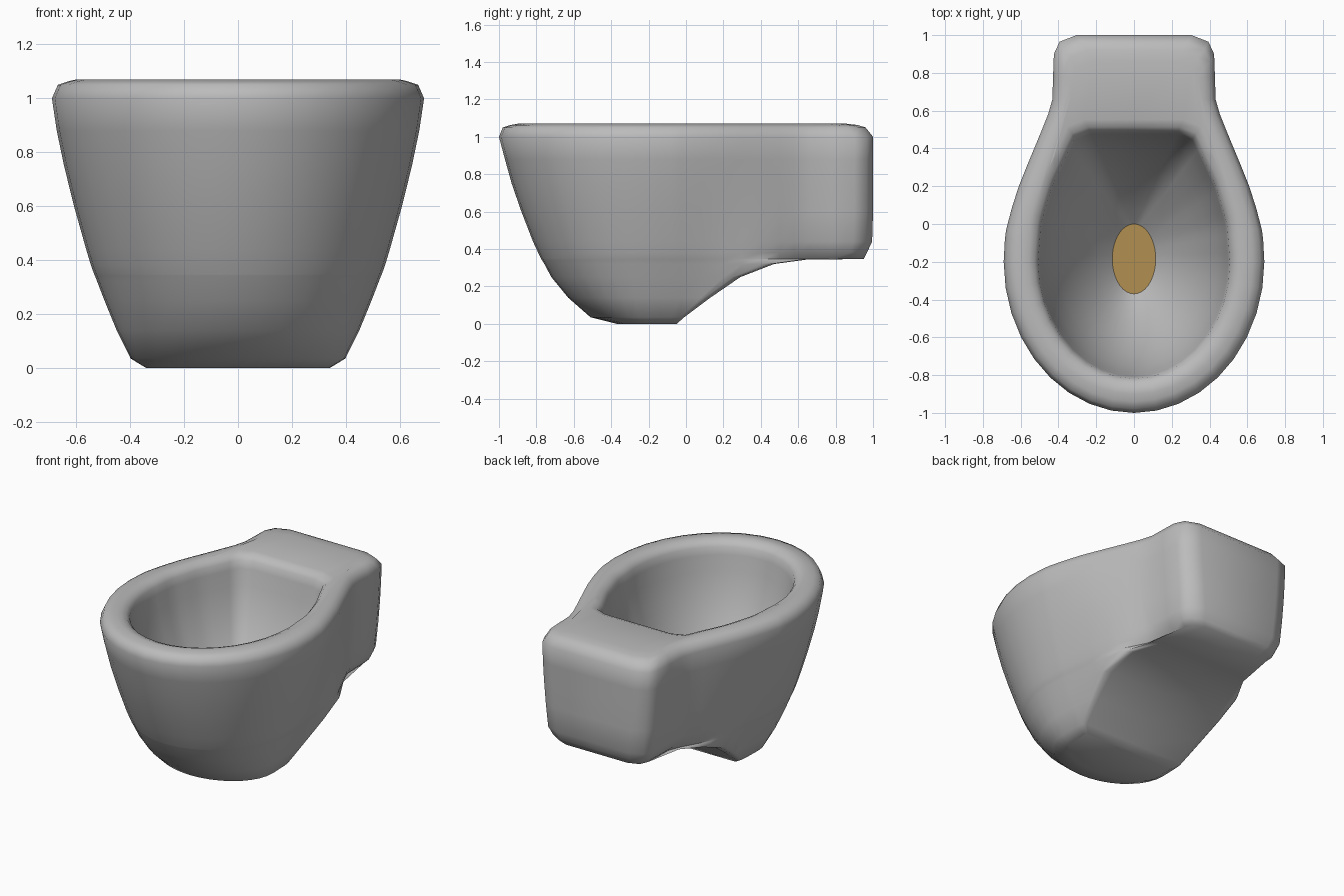
import bpy, bmesh, math

if "Cube" in bpy.data.objects:
    bpy.data.objects.remove(bpy.data.objects["Cube"])

def lerp(a, b, t):
    return a + (b - a) * t

def smooth(x, a, b):
    s = min(max((x - a) / (b - a), 0), 1)
    return s * s * (3 - 2 * s)

def table(pts, x):
    # piecewise linear lookup
    if x <= pts[0][0]:
        return pts[0][1]
    for (x0, y0), (x1, y1) in zip(pts, pts[1:]):
        if x <= x1:
            return lerp(y0, y1, (x - x0) / (x1 - x0))
    return pts[-1][1]

def material(name, col):
    m = bpy.data.materials.new(name)
    m.diffuse_color = (*col, 1)
    m.use_nodes = True
    m.node_tree.nodes["Principled BSDF"].inputs["Base Color"].default_value = m.diffuse_color
    return m

MID = -0.2      # y of the widest point
FRONT = 10      # points on the front quarter ellipse
OUTER = [(-.2, .69), (-.05, .682), (.15, .63), (.3, .57), (.48, .495),
         (.58, .455), (.66, .432), (.8, .428), (1, .42)]
INNER = [(-.2, .5), (0, .485), (.2, .425), (.36, .35), (.47, .3)]
SIDE_Y = [-.14, -.08, -.03, .08, .2, .3, .4, .5, .58, .66, .78, .9]

def half_ring(a, yf, yb, width, ys, c):
    # right half outline: front ellipse, side, rounded back corner
    pts = []
    for i in range(FRONT):
        t = math.pi / 2 * i / (FRONT - 1)
        pts.append((a * math.sin(t), MID - (MID - yf) * math.cos(t)))
    for y in ys:
        y = min(y, yb - c)
        pts.append((width(y), y))
    h = width(yb - c)
    pts += [(h, yb - c), (h - c * .3, yb - c * .35), (h - c * 1.2, yb), (0, yb)]
    return pts

def body_ring(w, yf, yb, d, c):
    # d pulls in the tail sides towards the underside
    def width(y):
        x = table(OUTER, y) * lerp(w / .69, 1, smooth(y, 0, .75))
        return min(x, w) - d * smooth(y, .3, .7)
    return half_ring(w, yf, yb, width, SIDE_Y, c)

def rim_ring(d, yf, yb):
    return half_ring(.69 - d, yf, yb, lambda y: table(OUTER, y) - d, SIDE_Y, .1)

rings = []      # (half outline, z) from the foot up, over the rim, down the bowl

# outer body: z, half width, front y, back y, tail inset, corner size
for z, *args in [
        (0, .34, -.37, -.05, 0, .01), (.035, .398, -.51, -.01, 0, .02),
        (.14, .45, -.63, .13, 0, .03), (.25, .495, -.72, .29, 0, .04),
        (.32, .522, -.757, .47, .05, .05), (.343, .531, -.772, .64, .085, .06),
        (.347, .533, -.774, .95, .1, .08), (.38, .545, -.79, .967, .065, .09),
        (.44, .563, -.818, .995, .04, .1), (.6, .608, -.88, 1, .025, .1),
        (.75, .645, -.932, 1, .012, .1), (.88, .672, -.968, 1, .004, .1),
        (1, .69, -1, 1, 0, .1)]:
    rings.append((body_ring(*args), z))

# rounded outer edge of the rim
for z, d, yf, yb in [(1.05, .022, -.98, .96), (1.063, .06, -.94, .92), (1.07, .09, -.9, .86)]:
    rings.append((rim_ring(d, yf, yb), z))

# bowl opening and drain hole outlines, blended to form the inside
n_side = len(SIDE_Y)
inner_ys = [lerp(MID, .4, (i + 1) / (n_side + 1)) for i in range(n_side)]
opening = half_ring(.5, -.81, .48, lambda y: table(INNER, y), inner_ys, .09)
n = len(opening)
hole = []
for i in range(n):
    t = math.pi / 2 * (i / (FRONT - 1) if i < FRONT else 1 + (i - FRONT + 1) / (n - FRONT))
    hole.append((.115 * math.sin(t), -.185 - .185 * math.cos(t)))
for z, f in [(1.068, -.15), (1.055, -.07), (1.03, -.02), (.98, .005), (.88, .05), (.75, .13),
             (.6, .27), (.45, .46), (.32, .67), (.23, .84), (.16, 1)]:
    rings.append(([(lerp(p[0], q[0], f), lerp(p[1], q[1], f))
                   for p, q in zip(opening, hole)], z))

# loft all rings into one closed shell, the last face being the drain
bm = bmesh.new()
loops = []
for half, z in rings:
    full = half + [(-x, y) for x, y in half[-2:0:-1]]
    loops.append([bm.verts.new((x, y, z)) for x, y in full])
for a, b in zip(loops, loops[1:]):
    for i in range(len(a)):
        j = (i + 1) % len(a)
        bm.faces.new((a[i], a[j], b[j], b[i]))
bm.faces.new(loops[0][::-1])
drain = bm.faces.new(loops[-1])
drain.material_index = 1
for e in drain.edges:
    e.smooth = False
bmesh.ops.remove_doubles(bm, verts=bm.verts, dist=.0005)
bmesh.ops.recalc_face_normals(bm, faces=bm.faces)
me = bpy.data.meshes.new("toilet_bowl")
bm.to_mesh(me)
bm.free()
me.materials.append(material("ceramic grey", (.5, .5, .5)))
me.materials.append(material("drain tan", (.44, .28, .083)))
bowl = bpy.data.objects.new("toilet_bowl", me)
bpy.context.collection.objects.link(bowl)
bpy.context.view_layer.objects.active = bowl
bowl.select_set(True)
bpy.ops.object.shade_smooth_by_angle(angle=math.radians(65), keep_sharp_edges=True)
